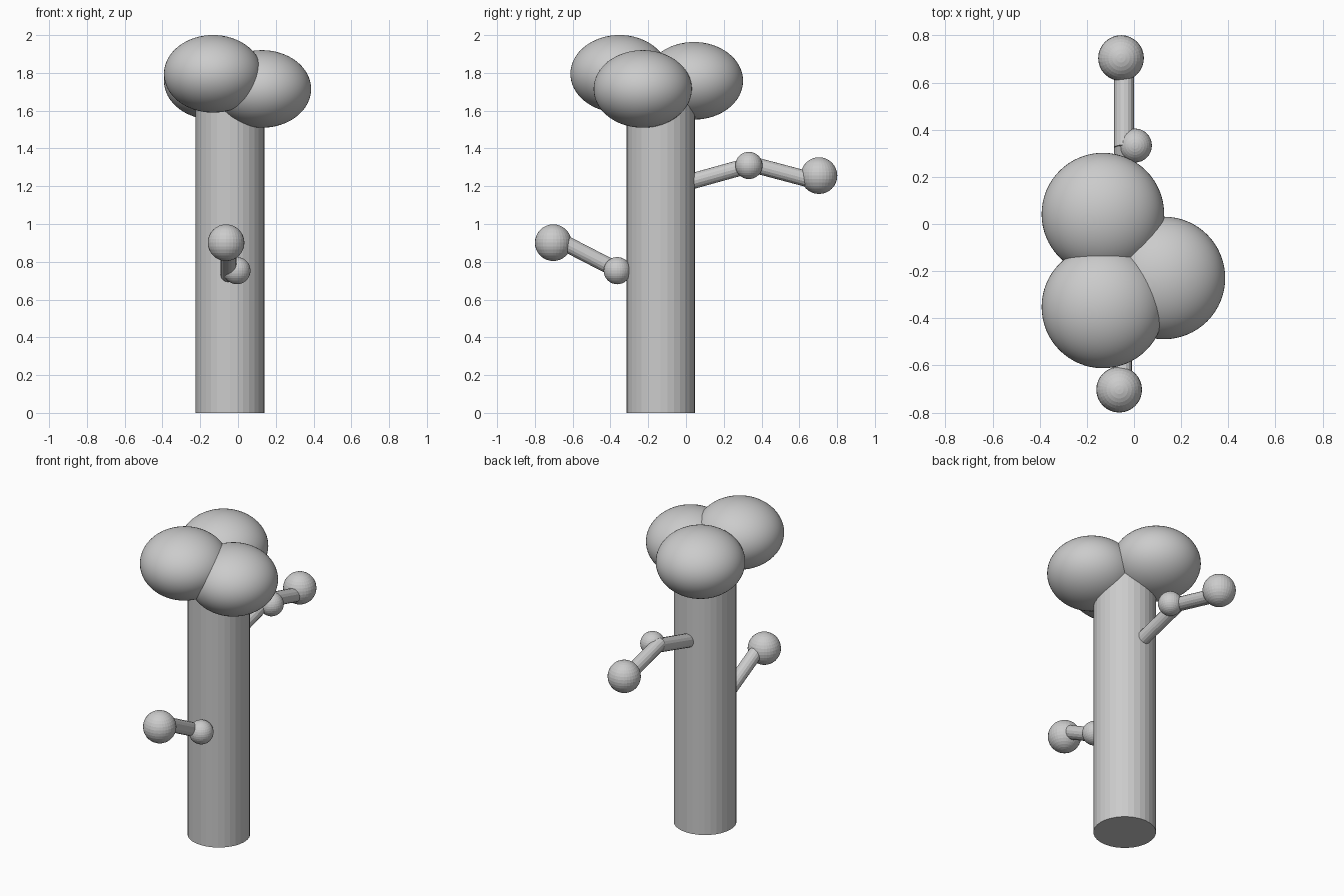
import bpy
from mathutils import Vector

if "Cube" in bpy.data.objects:
    bpy.data.objects.remove(bpy.data.objects["Cube"])

grey = bpy.data.materials.new("plain grey")
grey.diffuse_color = (0.6, 0.6, 0.6, 1)
grey.use_nodes = True
grey.node_tree.nodes["Principled BSDF"].inputs["Base Color"].default_value = grey.diffuse_color


def finish(name, smooth=False):
    ob = bpy.context.object
    ob.name = name
    ob.data.materials.append(grey)
    if smooth:
        bpy.ops.object.shade_smooth()
    return ob


def rod(name, a, b, radius, sides):
    a, b = Vector(a), Vector(b)
    bpy.ops.mesh.primitive_cylinder_add(
        vertices=sides, radius=radius, depth=(b - a).length, location=(a + b) / 2,
        rotation=(b - a).to_track_quat('Z', 'Y').to_euler())
    return finish(name)


def ball(name, centre, radius, squash=1.0, smooth=False):
    seg = 64 if smooth else 32
    bpy.ops.mesh.primitive_uv_sphere_add(segments=seg, ring_count=seg // 2,
                                         radius=radius, location=centre)
    bpy.context.object.scale.z = squash
    return finish(name, smooth)


# Trunk
rod("trunk", (-0.042, -0.134, 0), (-0.042, -0.134, 1.72), 0.182, 32)

# Crown of three flattened leaf clumps
for name, centre in (("front_crown", (-0.132, -0.352, 1.795)),
                     ("back_crown", (-0.132, 0.042, 1.758)),
                     ("right_crown", (0.127, -0.229, 1.715))):
    ball(name, centre, 0.26, 0.79, True)

# Back branch, bent in the middle, with leaf balls
rod("back_branch_inner", (-0.042, -0.02, 1.212), (-0.042, 0.34, 1.312), 0.042, 16)
rod("back_branch_outer", (-0.042, 0.325, 1.322), (-0.042, 0.68, 1.228), 0.042, 16)
ball("back_small_leaf", (0.004, 0.333, 1.31), 0.072)
ball("back_large_leaf", (-0.055, 0.704, 1.256), 0.097)

# Front branch with leaf balls
rod("front_branch", (-0.05, -0.315, 0.73), (-0.05, -0.68, 0.918), 0.042, 16)
ball("front_small_leaf", (-0.006, -0.364, 0.753), 0.072)
ball("front_large_leaf", (-0.063, -0.703, 0.901), 0.097)
